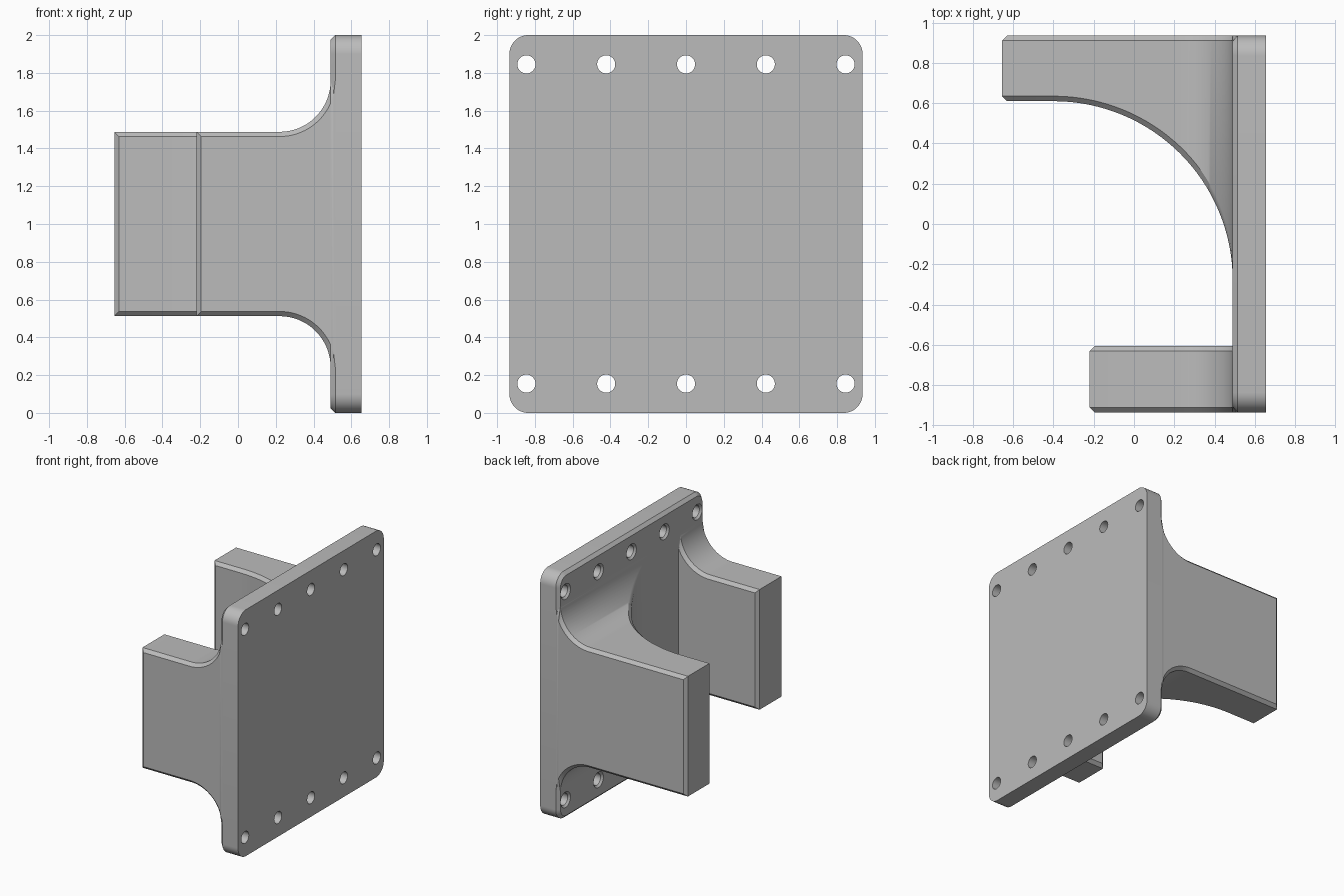
import bpy, bmesh, math

cube = bpy.data.objects.get("Cube")
if cube:
    bpy.data.objects.remove(cube, do_unlink=True)

grey = bpy.data.materials.new("plain_grey")
grey.use_nodes = True
COLOUR = (0.5, 0.5, 0.5, 1)
grey.diffuse_color = COLOUR
for node in grey.node_tree.nodes:
    if node.type == 'BSDF_PRINCIPLED':
        node.inputs["Base Color"].default_value = COLOUR

C = 0.025                      # chamfer size
FACE, BACK = 0.49, 0.655       # mounting plate front and back in x
HALF_Y, MID_Z = 0.935, 1.0
FILLET, FILLET_X = 0.27, 0.22  # arm-to-plate fillet
ARM_HALF = 0.488               # half height of an arm
ARC, ARC_X, ARC_Y = 0.89, -0.40, -0.28


def loft(name, rings):
    """Skin a list of equal-length rings and cap both ends."""
    bm = bmesh.new()
    loops = [[bm.verts.new(p) for p in ring] for ring in rings]
    n = len(loops[0])
    for a, b in zip(loops, loops[1:]):
        for i in range(n):
            j = (i + 1) % n
            bm.faces.new((a[i], a[j], b[j], b[i]))
    bm.faces.new(loops[0])
    bm.faces.new(loops[-1])
    bmesh.ops.remove_doubles(bm, verts=bm.verts, dist=1e-5)
    bmesh.ops.recalc_face_normals(bm, faces=bm.faces)
    mesh = bpy.data.meshes.new(name)
    bm.to_mesh(mesh)
    bm.free()
    obj = bpy.data.objects.new(name, mesh)
    bpy.context.collection.objects.link(obj)
    mesh.materials.append(grey)
    return obj


def select_only(obj):
    bpy.ops.object.select_all(action='DESELECT')
    obj.select_set(True)
    bpy.context.view_layer.objects.active = obj


def root(r, d):
    return math.sqrt(max(r * r - d * d, 0))


def half_height(x, inset=0):
    """Half height of an arm at x, flaring through the fillet."""
    d = min(max(x - FILLET_X, 0), FILLET + inset)
    return ARM_HALF + FILLET - root(FILLET + inset, d)


def arc_y(x, extra=0):
    d = min(max(x - ARC_X, 0), ARC)
    return ARC_Y + root(ARC + extra, d)


def arm(name, tip, side, inner=None):
    """Octagonal sections along x; inner=None follows the saddle arc."""
    xs = {tip, tip + C, FILLET_X, FACE, FACE + C / 3, FACE + C * 2 / 3, FACE + C}
    for i in range(33):
        a = math.pi / 2 * i / 32
        xs.add(round(FILLET_X + FILLET * math.sin(a), 5))
        if inner is None:
            xs.add(round(ARC_X + ARC * math.sin(a), 5))
    rings = []
    for x in sorted(xs):
        h, h_in = half_height(x), half_height(x, C)
        # the two inner surfaces flatten into each other towards the plate
        if inner is None:
            y = arc_y(x)
            lean = min(max(x - ARC_X, 0) / ARC, 1) * min(max(x - FILLET_X, 0) / FILLET, 1)
            taper = math.sqrt(max(1 - lean * lean, 0))
            dy = (arc_y(x, C) - y) * taper
        else:
            y, dy, taper = inner, C, 1
        dz = (h - h_in) * taper
        y_out, z_out = HALF_Y, h_in
        if x == tip:           # vertical chamfers at the free end
            y, dy, dz, y_out, z_out = y + C, 0, 0, HALF_Y - C, h
        half = [(y, h - dz), (y + dy, h), (HALF_Y - C, h), (y_out, z_out)]
        ring = half + [(b, -z) for b, z in reversed(half)]
        rings.append([(x, side * b, MID_Z + z) for b, z in ring])
    return loft(name, rings)


def rounded_rect(x, inset):
    """Rounded square outline of the mounting plate."""
    r, mid = 0.1, 0.1
    pts = []
    for k, (sy, sz) in enumerate([(1, 1), (-1, 1), (-1, -1), (1, -1)]):
        for i in range(13):
            a = math.pi / 2 * (k + i / 12)
            pts.append((x, sy * (HALF_Y - mid) + (r - inset) * math.cos(a),
                        MID_Z + sz * (1 - mid) + (r - inset) * math.sin(a)))
    return pts


# Mounting plate with chamfered front rim
plate = loft("mounting_plate", [rounded_rect(FACE, C), rounded_rect(FACE + C, 0),
                                rounded_rect(BACK, 0)])

# Two rows of countersunk bolt holes
R, SINK = 0.048, 0.015
for z in (0.155, 1.845):
    for y in (-0.845, -0.4225, 0, 0.4225, 0.845):
        def circle(x, r):
            return [(x, y + r * math.cos(math.tau * i / 32),
                     z + r * math.sin(math.tau * i / 32)) for i in range(32)]
        cutter = loft("hole_cutter", [circle(FACE - SINK, R + 2 * SINK),
                                      circle(FACE + SINK, R), circle(BACK + 0.1, R)])
        cutter.hide_render = True
        select_only(plate)
        mod = plate.modifiers.new("bolt_hole", 'BOOLEAN')
        mod.operation, mod.solver, mod.object = 'DIFFERENCE', 'EXACT', cutter
        bpy.ops.object.modifier_apply(modifier=mod.name)
        bpy.data.objects.remove(cutter, do_unlink=True)

# Long arm with the curved saddle, short straight arm opposite
long_arm = arm("long_saddle_arm", -0.655, 1)
short_arm = arm("short_arm", -0.22, -1, 0.605)

for obj in (plate, long_arm, short_arm):
    select_only(obj)
    bpy.ops.object.shade_smooth_by_angle(angle=math.radians(30))
